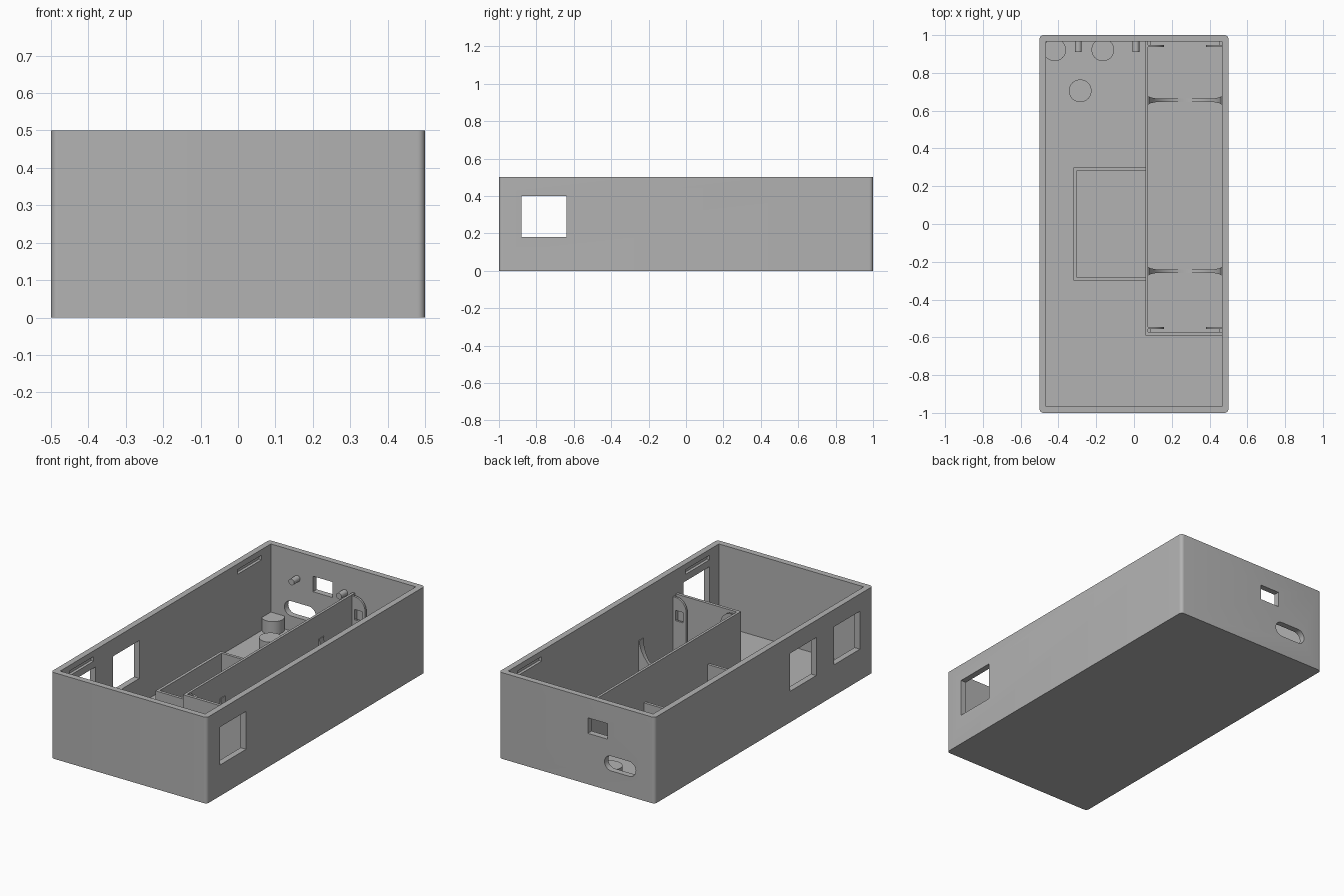
import bpy, bmesh, math

cube = bpy.data.objects.get("Cube")
if cube:
    bpy.data.objects.remove(cube, do_unlink=True)

grey = bpy.data.materials.new("matte grey")
grey.use_nodes = True
COLOR = (0.448, 0.448, 0.448, 1)
grey.diffuse_color = COLOR
grey.node_tree.nodes["Principled BSDF"].inputs["Base Color"].default_value = COLOR

WALL = 0.035
FLOOR = 0.03
IN_X, IN_Y = 0.5 - WALL, 1 - WALL
BAY_L, BAY_R = 0.075, IN_X            # inner sides of the long compartment
BAY_MID = (BAY_L + BAY_R) / 2


def prism(name, points, axis, lo, hi):
    """Extrude a 2D outline: axis z takes (x, y), y takes (x, z), x takes (y, z)."""
    place = {"z": lambda a, b, c: (a, b, c),
             "y": lambda a, b, c: (a, c, b),
             "x": lambda a, b, c: (c, a, b)}[axis]
    bm = bmesh.new()
    base = bm.faces.new([bm.verts.new(place(a, b, lo)) for a, b in points])
    top = bmesh.ops.extrude_face_region(bm, geom=[base])["geom"]
    shift = place(0, 0, hi - lo)
    bmesh.ops.translate(bm, vec=shift, verts=[g for g in top if isinstance(g, bmesh.types.BMVert)])
    bmesh.ops.recalc_face_normals(bm, faces=bm.faces)
    mesh = bpy.data.meshes.new(name)
    bm.to_mesh(mesh)
    bm.free()
    mesh.materials.append(grey)
    obj = bpy.data.objects.new(name, mesh)
    bpy.context.collection.objects.link(obj)
    return obj


def box(name, x0, x1, y0, y1, z0, z1):
    return prism(name, [(x0, y0), (x1, y0), (x1, y1), (x0, y1)], "z", z0, z1)


def arc(cx, cy, r, start, end, steps):
    angles = [math.radians(start + (end - start) * i / steps) for i in range(steps + 1)]
    return [(cx + r * math.cos(a), cy + r * math.sin(a)) for a in angles]


def circle(cx, cy, r, steps=40):
    return arc(cx, cy, r, 0, 360, steps)[:-1]


def cut(obj, *cutters):
    for cutter in cutters:
        mod = obj.modifiers.new("cut", "BOOLEAN")
        mod.operation = "DIFFERENCE"
        mod.solver = "EXACT"
        mod.object = cutter
    bpy.context.view_layer.update()
    result = bpy.data.meshes.new_from_object(obj.evaluated_get(bpy.context.evaluated_depsgraph_get()))
    obj.modifiers.clear()
    obj.data = result
    for cutter in cutters:
        bpy.data.objects.remove(cutter, do_unlink=True)


def smooth(obj):
    bpy.ops.object.select_all(action="DESELECT")
    obj.select_set(True)
    bpy.context.view_layer.objects.active = obj
    bpy.ops.object.shade_smooth_by_angle(angle=math.radians(30))


# Open case with rounded upright corners
R = 0.02
outline = []
for sx, sy, a in [(1, 1, 0), (-1, 1, 90), (-1, -1, 180), (1, -1, 270)]:
    outline += arc(sx * (0.5 - R), sy * (1 - R), R, a, a + 90, 6)
case = prism("case", outline, "z", 0, 0.5)
cut(case, box("cavity", -IN_X, IN_X, -IN_Y, IN_Y, FLOOR, 0.6))

# Side windows, rear port and rear oblong slot
openings = [box("window", x - 0.1, x + 0.1, y - 0.12, y + 0.12, 0.18, 0.40)
            for x, y in [(0.5, -0.76), (-0.5, -0.76), (-0.5, -0.36)]]
openings.append(box("port", -0.195, -0.07, 0.9, 1.1, 0.295, 0.385))
slot = arc(-0.22, 0.16, 0.043, -90, 90, 12) + arc(-0.335, 0.16, 0.043, 90, 270, 12)
openings.append(prism("slot", slot, "y", 0.9, 1.1))
# Lid grooves inside the long walls
for sx in (-1, 1):
    for sy in (-1, 1):
        x0, x1 = sorted((sx * 0.44, sx * (IN_X + 0.017)))
        y0, y1 = sorted((sy * 0.66, sy * 0.88))
        openings.append(box("groove", x0, x1, y0, y1, 0.44, 0.467))
cut(case, *openings)
smooth(case)

# Long compartment walls
wall = [(0.06, IN_Y + 0.01), (0.06, -0.59), (IN_X + 0.01, -0.59),
        (IN_X + 0.01, -0.572), (BAY_L, -0.572), (BAY_L, IN_Y + 0.01)]
prism("compartment_wall", wall, "z", FLOOR - 0.01, 0.36)

# Contact holder tabs with a rounded top corner and a small hole
for end, y in (("front", -0.55), ("back", 0.942)):
    for side, edge, s in (("right", BAY_L, 1), ("left", BAY_R, -1)):
        shape = [(-0.005, FLOOR - 0.01), (0.085, FLOOR - 0.01)]
        shape += arc(0.015, 0.285, 0.07, 0, 90, 10) + [(-0.005, 0.355)]
        tab = prism(f"{end}_{side}_contact_tab", [(edge + s * a, b) for a, b in shape],
                    "y", y - 0.006, y + 0.006)
        hx = edge + s * 0.04
        cut(tab, box("tab_hole", hx - 0.024, hx + 0.024, y - 0.05, y + 0.05, 0.22, 0.28))
        smooth(tab)
        # Narrow strip joining the tab to the end wall
        x0, x1 = sorted((edge - s * 0.005, edge + s * 0.012))
        back = -0.575 if y < 0 else IN_Y + 0.005
        box(f"{end}_{side}_tab_strip", x0, x1, min(y, back), max(y, back), FLOOR - 0.01, 0.33)

# Saddle ribs, flared where they meet the walls
for name, y in (("front_saddle_rib", -0.25), ("back_saddle_rib", 0.655)):
    half = [(BAY_L - 0.005, 0.026), (BAY_L + 0.012, 0.016), (BAY_L + 0.04, 0.01)]
    low = half + [(2 * BAY_MID - x, w) for x, w in reversed(half)]
    plan = [(x, y - w) for x, w in low] + [(x, y + w) for x, w in reversed(low)]
    rib = prism(name, plan, "z", FLOOR - 0.01, 0.22)
    cut(rib, prism("saddle_cutter", circle(BAY_MID, 0.225, 0.191, 64), "y", y - 0.1, y + 0.1))
    smooth(rib)

# Small three-sided tray against the compartment
tray = [(0.065, -0.3), (-0.32, -0.3), (-0.32, 0.3), (0.065, 0.3),
        (0.065, 0.283), (-0.303, 0.283), (-0.303, -0.283), (0.065, -0.283)]
prism("tray_wall", tray, "z", FLOOR - 0.01, 0.17)

# Round support posts on the floor
for name, x, y in (("right_post", -0.42, 0.922), ("left_post", -0.165, 0.922), ("front_post", -0.285, 0.705)):
    smooth(prism(name, circle(x, y, 0.06), "z", FLOOR - 0.01, 0.105))

# Locating pegs beside the rear port
for name, x in (("right_peg", -0.295), ("left_peg", 0.01)):
    smooth(prism(name, circle(x, 0.345, 0.018, 24), "y", 0.91, IN_Y + 0.01))
